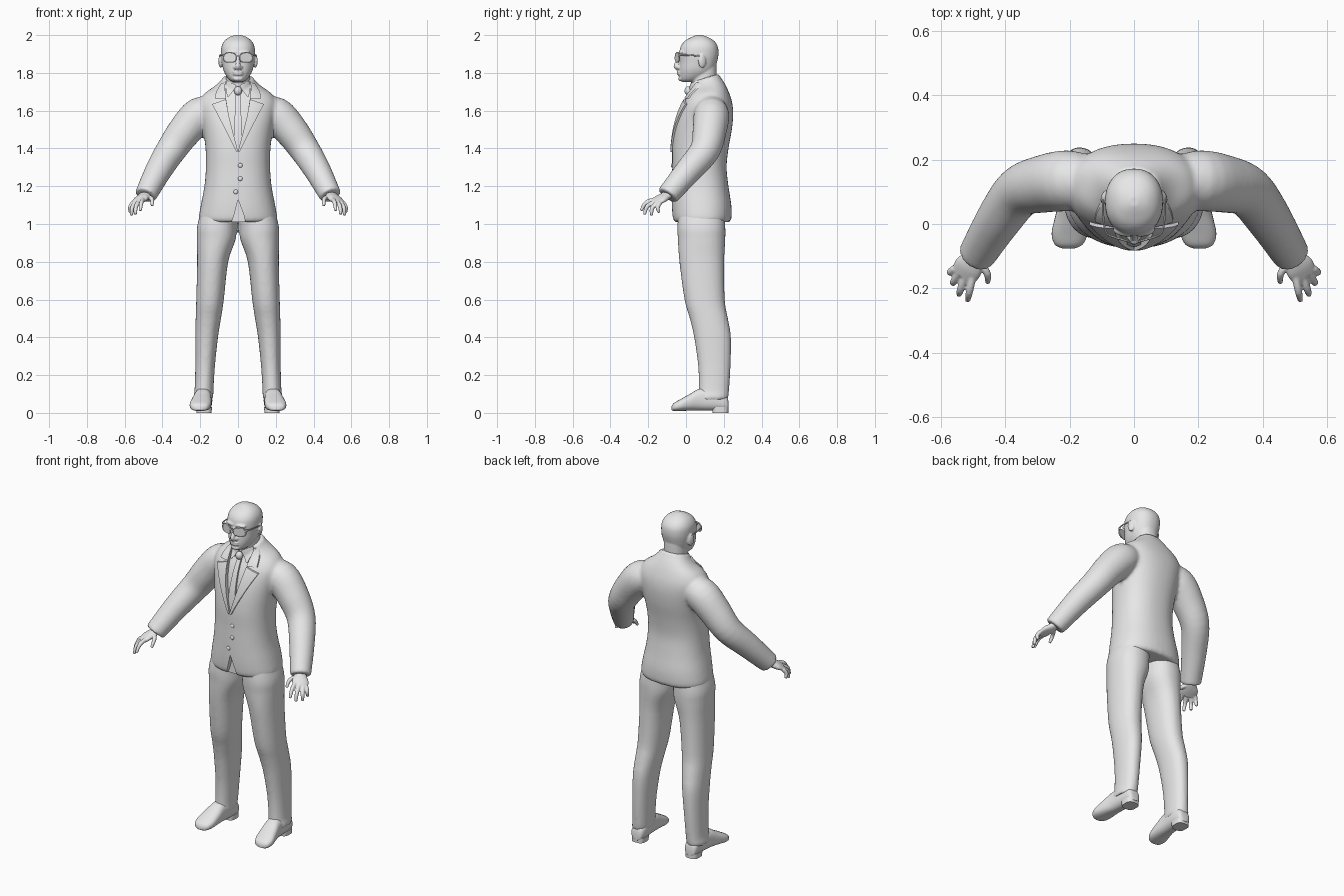
import bpy, bmesh, math
from mathutils import Vector, Matrix
from mathutils.bvhtree import BVHTree

if "Cube" in bpy.data.objects:
    bpy.data.objects.remove(bpy.data.objects["Cube"])

grey = bpy.data.materials.new("plain grey")
grey.diffuse_color = (0.8, 0.8, 0.8, 1)
grey.use_nodes = True
grey.node_tree.nodes["Principled BSDF"].inputs["Base Color"].default_value = grey.diffuse_color


def resample(rows, k):
    """Catmull-Rom through rows of numbers, k steps per span."""
    out = []
    for i in range(len(rows) - 1):
        a, b, c, d = (rows[max(i - 1, 0)], rows[i], rows[i + 1], rows[min(i + 2, len(rows) - 1)])
        for s in range(k):
            t = s / k
            out.append([0.5 * (2 * q + (r - p) * t + (2 * p - 5 * q + 4 * r - w) * t * t
                               + (3 * q - p - 3 * r + w) * t ** 3)
                        for p, q, r, w in zip(a, b, c, d)])
    return out + [list(rows[-1])]


def skin(bm, rings):
    vs = [[bm.verts.new(p) for p in ring] for ring in rings]
    n = len(vs[0])
    for a, b in zip(vs, vs[1:]):
        for i in range(n):
            bm.faces.new((a[i], a[(i + 1) % n], b[(i + 1) % n], b[i]))
    bm.faces.new(vs[0][::-1])
    bm.faces.new(vs[-1])


def circle(n, e):
    """Unit superellipse points."""
    for i in range(n):
        c, s = math.cos(2 * math.pi * i / n), math.sin(2 * math.pi * i / n)
        yield math.copysign(abs(c) ** (2 / e), c), math.copysign(abs(s) ** (2 / e), s)


def stack(bm, rows, sx=1, e=2.2, n=40, k=4, inset=0):
    """Horizontal sections: z, x centre, x radius, front y, back y, tilt."""
    rings = []
    for z, xc, rx, yf, yb, tilt in resample(rows, k):
        ry = (yb - yf) / 2 - inset
        rings.append([(sx * (xc + (rx - inset) * c), (yf + yb) / 2 + ry * s, z + tilt * ry * s)
                      for c, s in circle(n, e)])
    skin(bm, rings)


def tube(bm, rows, sx=1, hint=(0, 0, 1), n=20, k=4):
    """Limb along a path: x, y, z, radius along hint, radius across."""
    pts = resample(rows, k)
    rings = []
    for i, p in enumerate(pts):
        t = (Vector(pts[min(i + 1, len(pts) - 1)][:3]) - Vector(pts[max(i - 1, 0)][:3])).normalized()
        u = Vector(hint)
        u = (u - t * u.dot(t)).normalized()
        v = t.cross(u)
        ring = [Vector(p[:3]) + u * p[3] * c + v * p[4] * s for c, s in circle(n, 2)]
        rings.append([(sx * q.x, q.y, q.z) for q in ring])
    skin(bm, rings)


def ball(bm, loc, size, rot=0):
    m = Matrix.Translation(loc) @ Matrix.Rotation(rot, 4, 'Z') @ Matrix.Diagonal((*size, 1))
    bmesh.ops.create_uvsphere(bm, u_segments=24, v_segments=14, radius=1, matrix=m)


def box(bm, loc, size):
    bmesh.ops.create_cube(bm, size=1, matrix=Matrix.Translation(loc) @ Matrix.Diagonal((*size, 1)))


def bake(ob):
    ev = ob.evaluated_get(bpy.context.evaluated_depsgraph_get())
    me = bpy.data.meshes.new_from_object(ev)
    ob.modifiers.clear()
    ob.data = me


def finish(name, bm, voxel=0, smooth=0):
    """Turn the parts into an object; voxel fuses them into one skin."""
    bmesh.ops.recalc_face_normals(bm, faces=bm.faces)
    me = bpy.data.meshes.new(name)
    bm.to_mesh(me)
    bm.free()
    me.materials.append(grey)
    ob = bpy.data.objects.new(name, me)
    bpy.context.collection.objects.link(ob)
    if voxel:
        r = ob.modifiers.new("fuse", 'REMESH')
        r.mode, r.voxel_size = 'VOXEL', voxel
        s = ob.modifiers.new("soften", 'SMOOTH')
        s.factor, s.iterations = 0.5, smooth
        bake(ob)
    shade(ob)
    return ob


def shade(ob):
    bpy.ops.object.select_all(action='DESELECT')
    ob.select_set(True)
    bpy.context.view_layer.objects.active = ob
    bpy.ops.object.shade_smooth_by_angle(angle=math.radians(40))


def bvh(ob):
    return BVHTree.FromObject(ob, bpy.context.evaluated_depsgraph_get())


def strip(name, A, B, tree, off, sx=1, m=8):
    """Cloth strip between two x,z edge lines, laid on the front of a surface."""
    rings = []
    for a, b in zip(resample(A, 6), resample(B, 6)):
        front, back = [], []
        for j in range(m + 1):
            x, z = (a[i] + (b[i] - a[i]) * j / m for i in (0, 1))
            hit = tree.ray_cast(Vector((sx * x, -1, z)), Vector((0, 1, 0)))[0]
            y = hit.y if hit else 0.06
            front.append((sx * x, y - off, z))
            back.append((sx * x, y + 0.01, z))
        rings.append(front + back[::-1])
    bm = bmesh.new()
    skin(bm, rings)
    return finish(name, bm)


# Jacket: torso and sleeves fused
torso = [(1.01, 0, .198, -.06, .23, 0), (1.03, 0, .208, -.07, .24, 0), (1.1, 0, .197, -.075, .24, 0),
         (1.2, 0, .178, -.075, .225, 0), (1.3, 0, .17, -.073, .215, 0), (1.4, 0, .172, -.073, .225, 0),
         (1.5, 0, .185, -.062, .243, 0), (1.58, 0, .20, -.042, .25, 0), (1.64, 0, .205, -.018, .245, 0),
         (1.69, 0, .178, .008, .228, .05), (1.73, 0, .12, .025, .203, .2), (1.76, 0, .088, .035, .18, .3),
         (1.775, 0, .082, .04, .175, .3)]
sleeve = [(.12, .13, 1.59, .075, .075), (.20, .135, 1.578, .094, .095), (.28, .125, 1.495, .09, .09),
          (.355, .10, 1.39, .08, .08), (.42, .015, 1.285, .071, .071), (.48, -.082, 1.17, .06, .06),
          (.49, -.098, 1.15, .058, .058)]
bm = bmesh.new()
stack(bm, torso, e=2.3)
for sx in (1, -1):
    tube(bm, sleeve, sx, hint=(0, 1, .3), n=28)
jacket = finish("jacket", bm, 0.01, 5)
cloth = bvh(jacket)

# Neck opening and the split at the front hem
bm = bmesh.new()
neckline = [(0, 1.385), (.045, 1.55), (.066, 1.68), (.07, 1.9), (-.07, 1.9), (-.066, 1.68), (-.045, 1.55)]
hem = [(-.045, .98), (.045, .98), (.03, 1.05), (0, 1.13), (-.02, 1.05)]
for outline, depth in ((neckline, .06), (hem, -.045)):
    skin(bm, [[(x, y, z) for x, z in outline] for y in (-.2, depth)])
cutter = finish("opening_cutter", bm)
cutter.hide_render = True
cut = jacket.modifiers.new("openings", 'BOOLEAN')
cut.operation, cut.object = 'DIFFERENCE', cutter
bake(jacket)
shade(jacket)
bpy.data.objects.remove(cutter)

# Shirt with neck band
bm = bmesh.new()
stack(bm, [r for r in torso if r[0] > 1.25], e=2.3, inset=.014)
stack(bm, [(1.66, 0, .075, .03, .17, .3), (1.74, 0, .07, .03, .168, .3), (1.775, 0, .066, .035, .165, .35)])
shirt = finish("shirt", bm, 0.008, 3)
linen = bvh(shirt)

# Lapels, jacket collar and shirt collar points
for sx, side in ((1, "left"), (-1, "right")):
    strip(side + "_lapel", [(0, 1.385), (.043, 1.55), (.064, 1.66)],
          [(.008, 1.38), (.088, 1.54), (.138, 1.635)], cloth, .010, sx)
    strip(side + "_jacket_collar", [(.064, 1.665), (.068, 1.71), (.072, 1.75)],
          [(.122, 1.665), (.115, 1.70), (.092, 1.742)], cloth, .010, sx)
    strip(side + "_shirt_collar", [(.008, 1.735), (.02, 1.712), (.05, 1.674)],
          [(.058, 1.758), (.066, 1.73), (.057, 1.676)], linen, .012, sx)

# Tie
edge = [(.012, 1.69), (.017, 1.58), (.021, 1.47), (.014, 1.385)]
strip("tie", [(-x, z) for x, z in edge], edge, linen, .012)
bm = bmesh.new()
ball(bm, (0, .012, 1.705), (.021, .02, .024))
finish("tie_knot", bm)

# Buttons
bm = bmesh.new()
for x, z in ((.012, 1.31), (.012, 1.24), (-.012, 1.17)):
    ball(bm, (x, cloth.ray_cast(Vector((x, -1, z)), Vector((0, 1, 0)))[0].y, z), (.012, .007, .012))
finish("jacket_buttons", bm)

# Trousers
leg = [(1.15, .08, .09, -.03, .19, 0), (1.0, .11, .104, -.045, .207, 0), (.92, .115, .103, -.043, .208, 0),
       (.8, .134, .082, -.035, .202, 0), (.6, .148, .073, -.008, .205, 0), (.5, .157, .067, .02, .222, 0),
       (.4, .166, .06, .043, .238, 0), (.25, .174, .052, .064, .236, 0), (.12, .18, .05, .068, .228, 0),
       (.085, .184, .053, .06, .224, 0), (.07, .184, .05, .064, .22, 0)]
bm = bmesh.new()
for sx in (1, -1):
    stack(bm, leg, sx)
finish("trousers", bm, 0.01, 4)

# Shoes: sections along y given as y, x centre, x radius, bottom, top
shoe = [(.226, .18, .018, .015, .05), (.215, .18, .036, .012, .09), (.17, .18, .044, .012, .12),
        (.08, .186, .046, .012, .13), (.02, .193, .053, .012, .10), (-.03, .2, .056, .01, .072),
        (-.064, .203, .043, .01, .052), (-.076, .204, .018, .015, .035)]
for sx, side in ((1, "left"), (-1, "right")):
    bm = bmesh.new()
    skin(bm, [[(sx * (xc + rx * c), y, (a + b) / 2 + (b - a) / 2 * s) for c, s in circle(28, 2.5)]
              for y, xc, rx, a, b in resample(shoe, 4)])
    stack(bm, [(0, .18, .04, .14, .225, 0), (.03, .18, .042, .138, .225, 0)], sx, e=3, k=1)
    finish(side + "_shoe", bm)

# Hands: palm, four fingers and thumb fused; each finger is knuckle, joint, tip
fingers = [((.502, -.165, 1.13), (.512, -.212, 1.112), (.517, -.238, 1.07)),
           ((.526, -.166, 1.118), (.540, -.206, 1.092), (.544, -.220, 1.05)),
           ((.546, -.155, 1.112), (.561, -.180, 1.082), (.563, -.182, 1.045)),
           ((.557, -.138, 1.112), (.571, -.150, 1.088), (.570, -.143, 1.06)),
           ((.480, -.115, 1.145), (.456, -.155, 1.132), (.455, -.182, 1.097))]
for sx, side in ((1, "left"), (-1, "right")):
    bm = bmesh.new()
    tube(bm, [(.478, -.075, 1.175, .032, .025), (.495, -.105, 1.15, .034, .022),
              (.515, -.135, 1.132, .046, .02), (.531, -.162, 1.115, .042, .014)], sx, hint=(.85, .45, -.2))
    for a, b, c in fingers:
        tube(bm, [(*a, .012, .012), (*b, .0115, .0115), (*c, .008, .008)], sx, hint=(1, .3, 0), n=12)
    finish(side + "_hand", bm, 0.004, 2)

# Head: skull, neck, ears, nose, brow, lips and chin fused
skull = [(1.752, 0, .025, -.02, .05, 0), (1.764, 0, .046, -.032, .09, 0), (1.79, 0, .066, -.036, .13, 0),
         (1.82, 0, .079, -.036, .152, 0), (1.86, 0, .086, -.034, .165, 0), (1.9, 0, .09, -.036, .172, 0),
         (1.94, 0, .087, -.028, .168, 0), (1.97, 0, .071, -.005, .148, 0), (1.99, 0, .045, .03, .115, 0),
         (2.0, 0, .015, .055, .085, 0)]
bm = bmesh.new()
stack(bm, skull)
stack(bm, [(1.68, 0, .064, .03, .165, 0), (1.84, 0, .064, .03, .162, 0)], k=2)
tube(bm, [(0, -.03, 1.895, .009, .009), (0, -.042, 1.86, .011, .012), (0, -.053, 1.835, .013, .013),
          (0, -.04, 1.822, .01, .012)], hint=(1, 0, 0))
for sx in (1, -1):
    ball(bm, (sx * .092, .085, 1.862), (.010, .022, .036), sx * .35)
    ball(bm, (sx * .014, -.038, 1.829), (.011, .012, .010))
    ball(bm, (sx * .035, -.026, 1.908), (.032, .012, .010), sx * .25)
for z, h in ((1.806, .007), (1.794, .008)):
    ball(bm, (0, -.036, z), (.028, .013, h))
ball(bm, (0, -.028, 1.769), (.026, .013, .013))
finish("head", bm, 0.005, 2)

# Glasses: lenses, rims, bridge and side arms
bm = bmesh.new()
for sx in (1, -1):
    turn = Matrix.Translation((sx * .044, -.046, 1.882)) @ Matrix.Rotation(sx * .3, 4, 'Z')
    loop = [(.035 * c, .025 * s - .002 * c * c) for c, s in circle(28, 2.6)]
    skin(bm, [[turn @ Vector((x, y, z)) for x, z in loop] for y in (-.002, .002)])
    for i in range(28):
        (x0, z0), (x1, z1) = loop[i], loop[(i + 1) % 28]
        p, q = turn @ Vector((x0, 0, z0)), turn @ Vector((x1, 0, z1))
        tube(bm, [(*p, .0035, .0035), (*q, .0035, .0035)], hint=(0, 1, 0), n=6, k=1)
    tube(bm, [(.076, -.037, 1.895, .005, .003), (.089, -.02, 1.895, .005, .003), (.096, .03, 1.893, .004, .003),
              (.096, .085, 1.888, .004, .003)], sx, n=8)
box(bm, (0, -.056, 1.89), (.024, .006, .007))
finish("glasses", bm)
